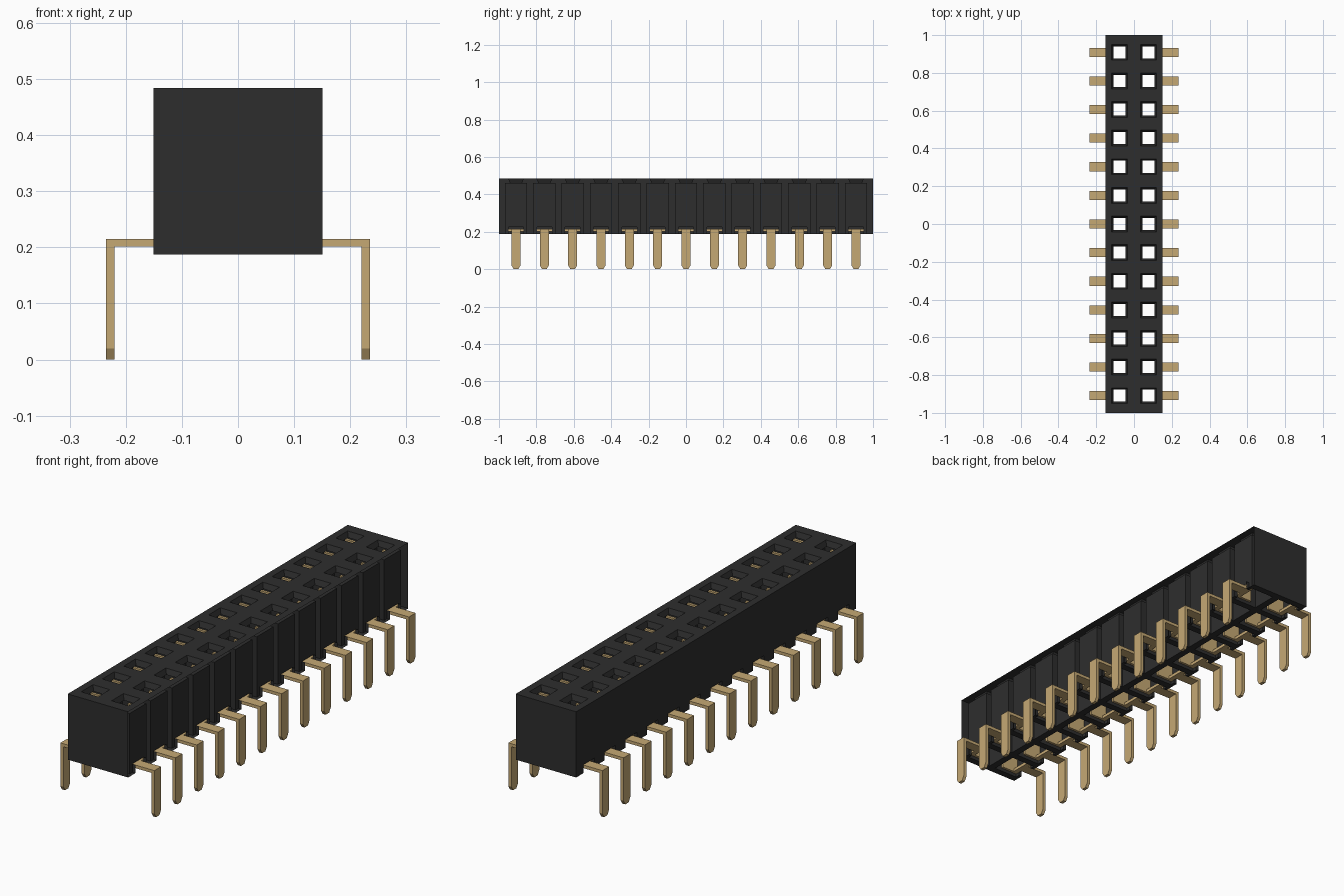
import bpy, bmesh

if "Cube" in bpy.data.objects:
    bpy.data.objects.remove(bpy.data.objects["Cube"], do_unlink=True)

COUNT, PITCH = 13, 0.1515
ROWS = [(i - (COUNT - 1) / 2) * PITCH for i in range(COUNT)]
W, L = 0.151, 1.0                       # half width and half length of the housing
Z0, ZN, ZC, Z1 = 0.187, 0.225, 0.46, 0.484   # base, notch top, cavity ceiling, top
CX, CH = 0.076, 0.06                    # cavity centre and half size
XI, XO = CX - CH, CX + CH
NOTCH, MOUTH, THROAT = 0.04, 0.042, 0.032


def material(name, rgb, rough):
    m = bpy.data.materials.new(name)
    m.use_nodes = True
    m.diffuse_color = (*rgb, 1)
    b = m.node_tree.nodes["Principled BSDF"]
    b.inputs["Base Color"].default_value = (*rgb, 1)
    b.inputs["Roughness"].default_value = rough
    return m


def finish(bm, name, mat):
    me = bpy.data.meshes.new(name)
    bm.to_mesh(me)
    bm.free()
    me.materials.append(mat)
    ob = bpy.data.objects.new(name, me)
    bpy.context.collection.objects.link(ob)
    return ob


def quad(bm, pts, flip=False):
    vs = [bm.verts.new(p) for p in pts]
    bm.faces.new(vs[::-1] if flip else vs)


PLACE = {"x": lambda p, u, v: (p, u, v),
         "y": lambda p, u, v: (v, p, u),
         "z": lambda p, u, v: (u, v, p)}


def sheet(bm, axis, p, us, vs, flip=False, skip=lambda u, v: False):
    """Flat grid across an axis, leaving out the cells that skip picks."""
    f = PLACE[axis]
    for a, b in zip(us, us[1:]):
        for c, d in zip(vs, vs[1:]):
            if not skip((a + b) / 2, (c + d) / 2):
                quad(bm, [f(p, a, c), f(p, b, c), f(p, b, d), f(p, a, d)], flip)


def cuts(*halves):
    return [-L] + sorted(y + s * h for y in ROWS for h in halves for s in (-1, 1)) + [L]


def near(v, h):
    return any(abs(v - y) < h for y in ROWS)


def box(bm, x, y, z):
    for axis, p, u, v in (("x", x, y, z), ("y", y, z, x), ("z", z, x, y)):
        sheet(bm, axis, p[0], u, v, True)
        sheet(bm, axis, p[1], u, v)


def in_notch(y, z):
    return z < ZN and near(y, NOTCH)


black = material("black plastic", (0.027, 0.027, 0.027), 0.6)
gold = material("gold plating", (0.56, 0.395, 0.175), 0.4)

# Housing shell: top with square mouths, end faces, closed long wall, base
bm = bmesh.new()
mx = [-W, -CX - MOUTH, -CX + MOUTH, CX - MOUTH, CX + MOUTH, W]
sheet(bm, "z", Z1, mx, cuts(MOUTH), False,
      lambda x, y: abs(abs(x) - CX) < MOUTH and near(y, MOUTH))
sheet(bm, "y", -L, [Z0, Z1], [-W, W], True)
sheet(bm, "y", L, [Z0, Z1], [-W, W])
sheet(bm, "x", -W, cuts(NOTCH), [Z0, ZN, Z1], True, in_notch)
sheet(bm, "z", Z0, [-W, -XO, -XI, XI, XO, W], cuts(CH, NOTCH), True,
      lambda x, y: (XI < abs(x) < XO and near(y, CH)) or (abs(x) > XO and near(y, NOTCH)))

# Cavities: four walls, ceiling with a tapered mouth, and a notch for the lead
for s in (-1, 1):
    for y in ROWS:
        ys = [y - CH, y - NOTCH, y + NOTCH, y + CH]
        xs = sorted((s * XI, s * XO))
        sheet(bm, "x", s * XO, ys, [Z0, ZN, ZC], s > 0, in_notch)
        sheet(bm, "x", s * XI, [ys[0], ys[3]], [Z0, ZC], s < 0)
        sheet(bm, "y", ys[0], [Z0, ZC], xs)
        sheet(bm, "y", ys[3], [Z0, ZC], xs, True)
        c, t = s * CX, THROAT
        sheet(bm, "z", ZC, [xs[0], c - t, c + t, xs[1]], [ys[0], y - t, y + t, ys[3]], True,
              lambda u, v: abs(u - c) < t and abs(v - y) < t)
        ring = [(-1, -1), (1, -1), (1, 1), (-1, 1)]
        for (a, b), (d, e) in zip(ring, ring[1:] + ring[:1]):
            quad(bm, [(c + a * MOUTH, y + b * MOUTH, Z1), (c + d * MOUTH, y + e * MOUTH, Z1),
                      (c + d * t, y + e * t, ZC), (c + a * t, y + b * t, ZC)])
        nx = sorted((s * XO, s * W))
        sheet(bm, "y", y - NOTCH, [Z0, ZN], nx)
        sheet(bm, "y", y + NOTCH, [Z0, ZN], nx, True)
        if s < 0:
            sheet(bm, "z", ZN, nx, [y - NOTCH, y + NOTCH], True)
bmesh.ops.remove_doubles(bm, verts=bm.verts, dist=1e-5)
finish(bm, "socket_housing", black)

# Contacts: bent lead with tapered tip, cross strip and two spring plates
bm = bmesh.new()
PW, ZL, ZH, XA, XB = 0.024, 0.201, 0.215, 0.22, 0.235
for y in ROWS:
    box(bm, (0.112, XA), (y - PW, y + PW), (ZL, ZH))
    box(bm, (0.112, XO - 0.001), (y - 0.058, y + 0.058), (ZL, ZH))
    for k in (-1, 1):
        yy = sorted((y + k * 0.047, y + k * 0.058))
        box(bm, (0.05, XO - 0.002), yy, (ZL, 0.44))
    outline = [(-PW, ZH), (-PW, 0.02), (-0.012, 0), (0.012, 0), (PW, 0.02), (PW, ZH)]
    face = bm.faces.new([bm.verts.new((XA, y + u, z)) for u, z in outline])
    out = bmesh.ops.extrude_face_region(bm, geom=[face], use_keep_orig=True)
    new = [g for g in out["geom"] if isinstance(g, bmesh.types.BMVert)]
    bmesh.ops.translate(bm, verts=new, vec=(XB - XA, 0, 0))
bmesh.ops.remove_doubles(bm, verts=bm.verts, dist=1e-5)
bmesh.ops.recalc_face_normals(bm, faces=bm.faces)
pins = finish(bm, "contact_pins", gold)
pins.modifiers.new("both_rows", "MIRROR").use_clip = True
